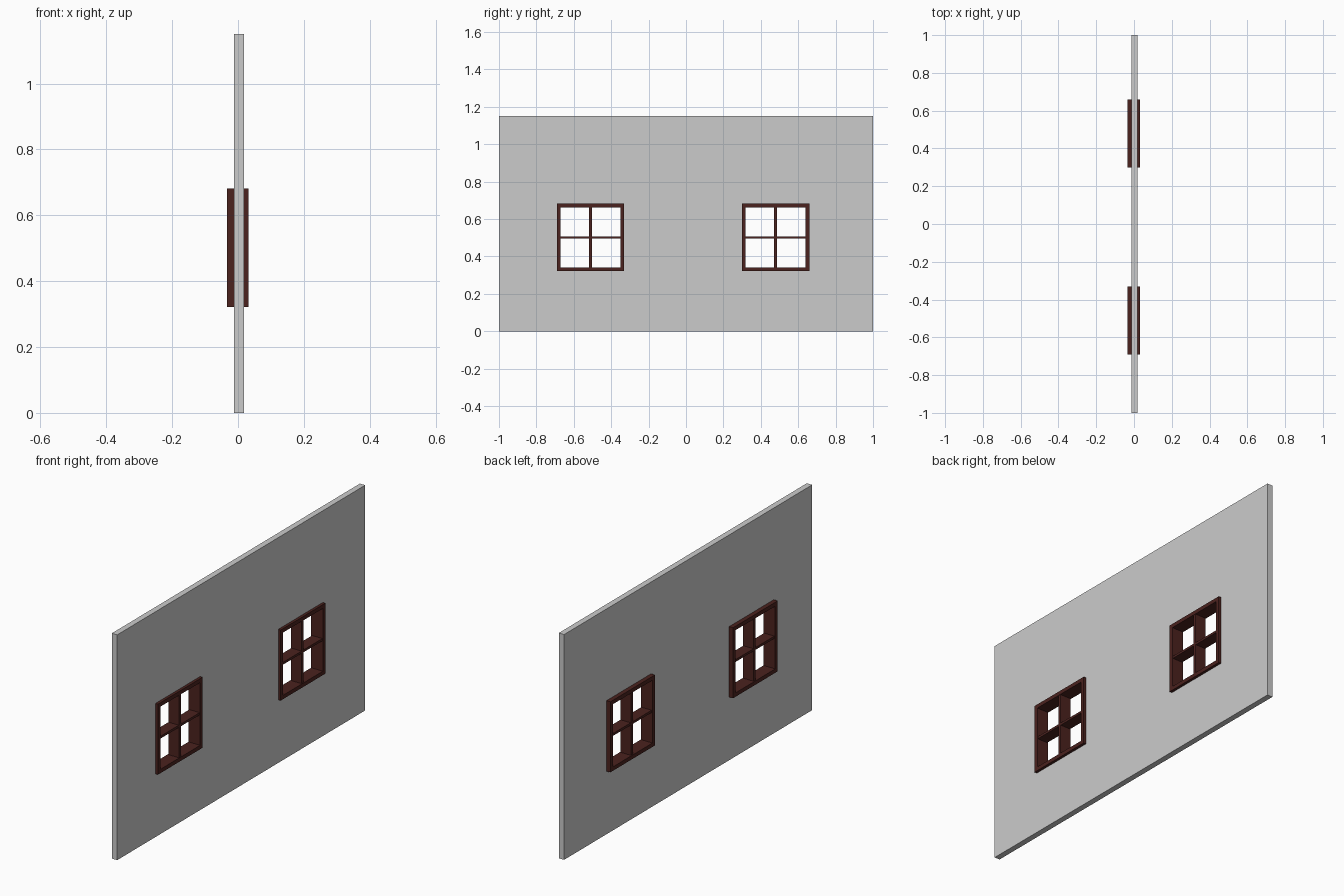
import bpy
from math import pi
from mathutils import Matrix

if "Cube" in bpy.data.objects:
    bpy.data.objects.remove(bpy.data.objects["Cube"])

# local x -> world y, local y -> world z, local z -> world x
TO_YZ = Matrix(((0, 0, 1), (1, 0, 0), (0, 1, 0))).to_4x4()

wood = bpy.data.materials.new("dark_wood")
wood.diffuse_color = (0.07, 0.016, 0.013, 1)
wood.use_nodes = True
wood.node_tree.nodes["Principled BSDF"].inputs["Base Color"].default_value = wood.diffuse_color


def panel(name, x0, x1, outer, holes=(), mat=None):
    """Extruded rectangle in the YZ plane with rectangular holes (y0, y1, z0, z1)."""
    cu = bpy.data.curves.new(name + "_profile", 'CURVE')
    cu.dimensions = '2D'
    cu.fill_mode = 'BOTH'
    cu.extrude = (x1 - x0) / 2
    for y0, y1, z0, z1 in (outer, *holes):
        sp = cu.splines.new('POLY')
        sp.points.add(3)
        for p, (y, z) in zip(sp.points, ((y0, z0), (y1, z0), (y1, z1), (y0, z1))):
            p.co = (y, z, 0, 1)
        sp.use_cyclic_u = True
    tmp = bpy.data.objects.new(name + "_tmp", cu)
    bpy.context.collection.objects.link(tmp)
    dg = bpy.context.evaluated_depsgraph_get()
    me = bpy.data.meshes.new_from_object(tmp.evaluated_get(dg))
    bpy.data.objects.remove(tmp)
    me.transform(Matrix.Translation(((x0 + x1) / 2, 0, 0)) @ TO_YZ)
    for poly in me.polygons:
        poly.use_smooth = False
    me.materials.clear()
    if mat:
        me.materials.append(mat)
    ob = bpy.data.objects.new(name, me)
    bpy.context.collection.objects.link(ob)
    return ob


def square(cy, cz, h):
    return (cy - h, cy + h, cz - h, cz + h)


CZ, HALF, BORDER, DEPTH = 0.502, 0.18, 0.02, 0.033
windows = {"left": -0.511, "right": 0.479}

# Wall with two window openings
panel("wall", -0.012, 0.018, (-1, 1, 0, 1.15),
      [square(cy, CZ, HALF - 0.005) for cy in windows.values()])

# Window frames with crossing glazing bars
for side, cy in windows.items():
    inner = HALF - BORDER
    panel(side + "_window_frame", -DEPTH - 0.001, DEPTH - 0.001,
          square(cy, CZ, HALF), [square(cy, CZ, inner)], wood)
    d = DEPTH - 0.003
    panel(side + "_window_upright_bar", -d, d,
          (cy - 0.008, cy + 0.008, CZ - inner, CZ + inner), mat=wood)
    panel(side + "_window_cross_bar", -d + 0.001, d - 0.001,
          (cy - inner, cy + inner, CZ - 0.006, CZ + 0.006), mat=wood)
